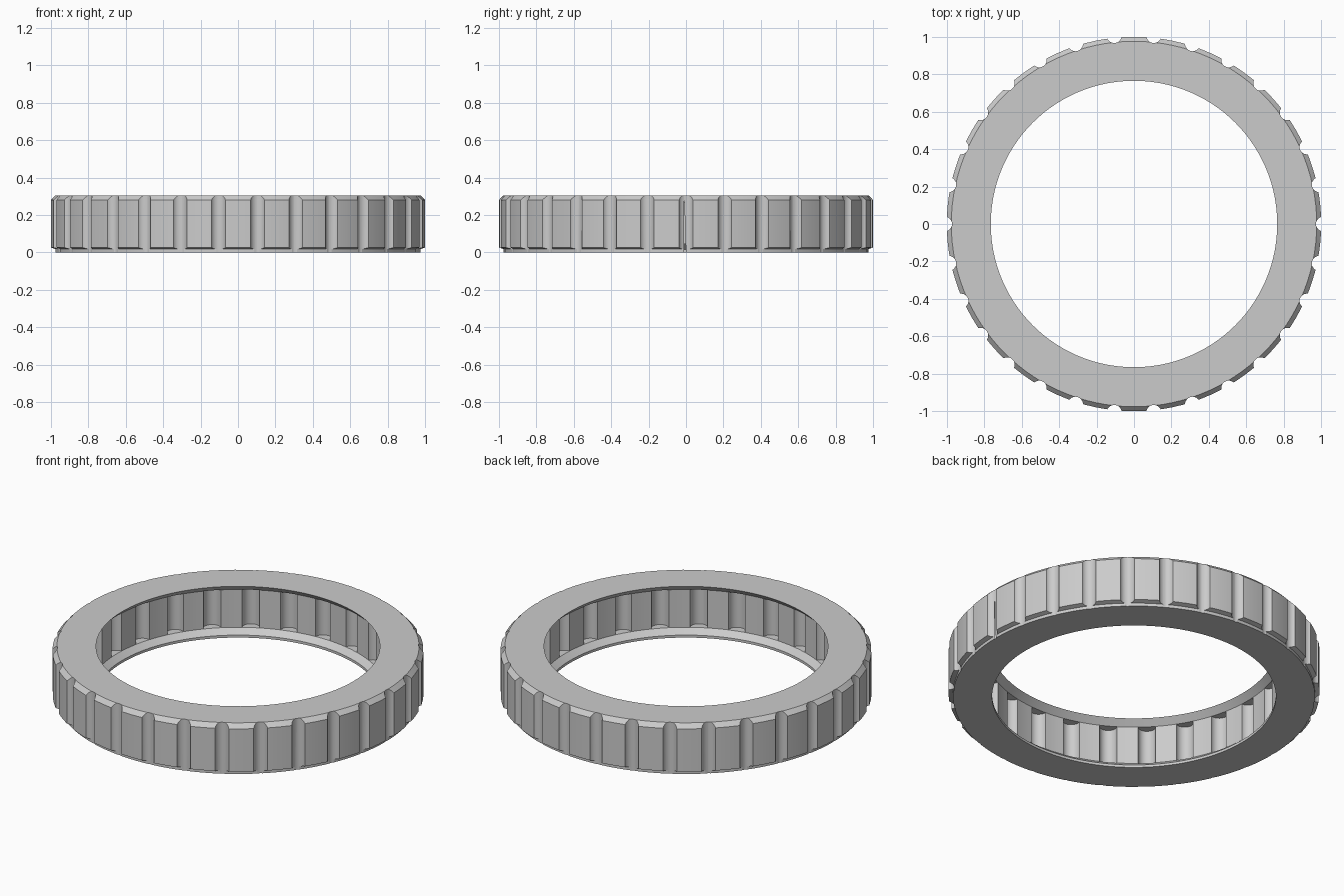
import bpy, bmesh, math
from mathutils import Matrix

cube = bpy.data.objects.get("Cube")
if cube:
    bpy.data.objects.remove(cube, do_unlink=True)

gray = bpy.data.materials.new("light gray")
gray.use_nodes = True
color = (0.6, 0.6, 0.6, 1)
gray.diffuse_color = color
gray.node_tree.nodes["Principled BSDF"].inputs["Base Color"].default_value = color


def finish(bm, name):
    bmesh.ops.recalc_face_normals(bm, faces=bm.faces)
    mesh = bpy.data.meshes.new(name)
    bm.to_mesh(mesh)
    bm.free()
    mesh.materials.append(gray)
    obj = bpy.data.objects.new(name, mesh)
    bpy.context.collection.objects.link(obj)
    return obj


def lathe(name, profile, steps):
    """Closed (radius, height) profile swept around z."""
    bm = bmesh.new()
    rings = []
    for i in range(steps):
        a = math.tau * i / steps - math.pi / 2
        rings.append([bm.verts.new((r * math.cos(a), r * math.sin(a), z)) for r, z in profile])
    n = len(profile)
    for i in range(steps):
        a, b = rings[i], rings[(i + 1) % steps]
        for j in range(n):
            k = (j + 1) % n
            bm.faces.new((a[j], b[j], b[k], a[k]))
    return finish(bm, name)


def groove_cutters(name, count, phase, distance, radius, bottom, top):
    """Upright rods evenly spaced around the ring."""
    bm = bmesh.new()
    for i in range(count):
        spin = Matrix.Rotation(math.tau * (i + phase) / count - math.pi / 2, 4, 'Z')
        place = Matrix.Translation((distance, 0, (bottom + top) / 2))
        bmesh.ops.create_cone(bm, cap_ends=True, segments=24, radius1=radius, radius2=radius,
                              depth=top - bottom, matrix=spin @ place)
    obj = finish(bm, name)
    obj.hide_render = True
    obj.hide_viewport = True
    return obj


# Ring body with chamfered rims and a narrow foot
ring = lathe("grooved_ring", [
    (0.765, 0), (0.975, 0), (0.975, 0.018), (1, 0.026), (1, 0.28), (0.976, 0.305),
    (0.765, 0.305), (0.80, 0.27), (0.80, 0.045), (0.765, 0.015)], 120)

# Outer grip grooves and inner pocket grooves
outer = groove_cutters("outer_groove_cutters", 30, 0.5, 1.012, 0.04, -0.1, 0.4)
inner = groove_cutters("inner_groove_cutters", 24, 0, 0.80, 0.048, 0.045, 0.27)

for cutter in (outer, inner):
    mod = ring.modifiers.new(cutter.name, 'BOOLEAN')
    mod.operation = 'DIFFERENCE'
    mod.solver = 'EXACT'
    mod.object = cutter

# Apply the cuts, then smooth only the gentle curves
bpy.context.view_layer.update()
bpy.ops.object.select_all(action='DESELECT')
ring.select_set(True)
bpy.context.view_layer.objects.active = ring
for mod in list(ring.modifiers):
    bpy.ops.object.modifier_apply(modifier=mod.name)
for cutter in (outer, inner):
    bpy.data.objects.remove(cutter, do_unlink=True)
bpy.ops.object.shade_smooth_by_angle(angle=math.radians(20))
